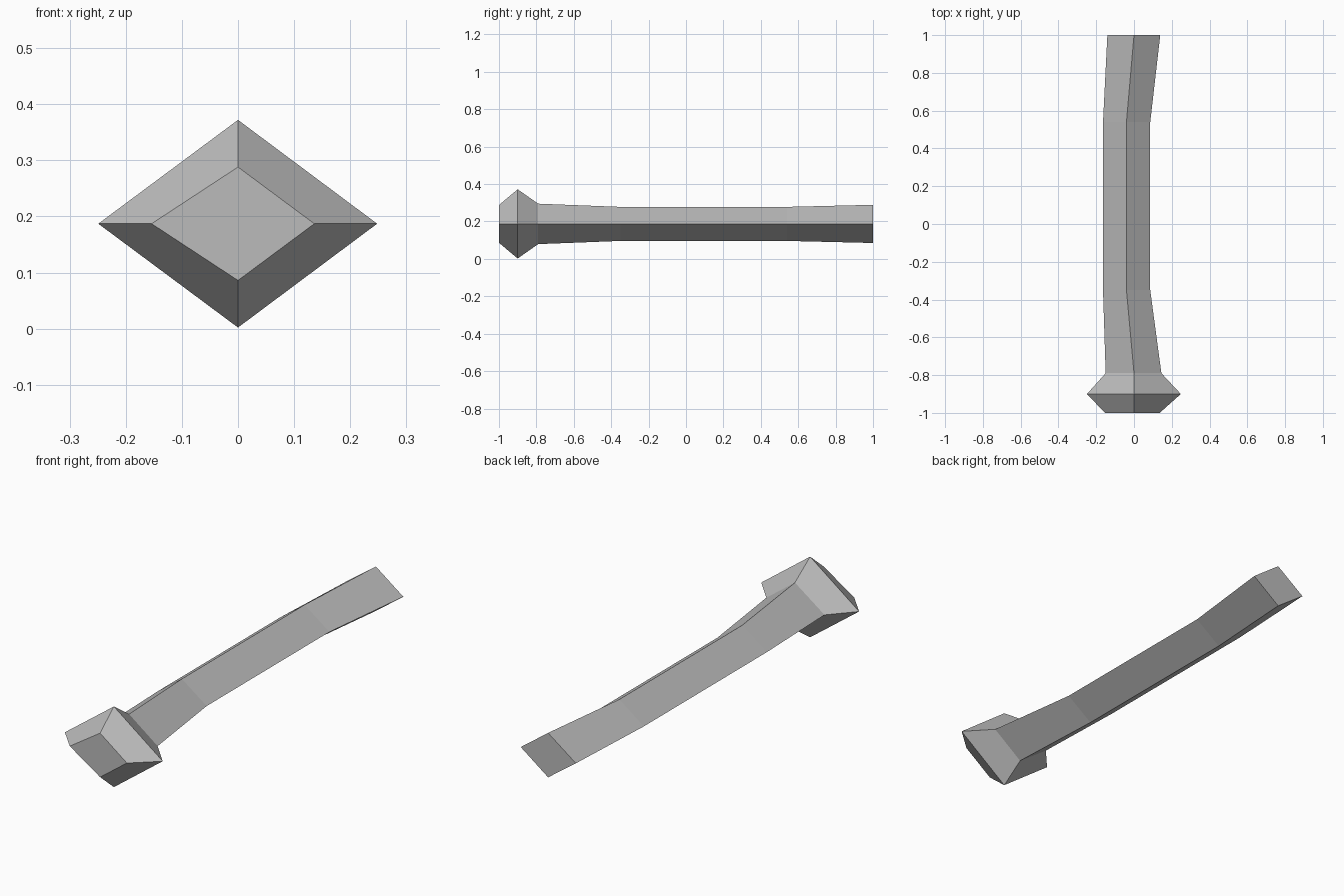
import bpy
import bmesh

cube = bpy.data.objects.get("Cube")
if cube:
    bpy.data.objects.remove(cube)

# Plain grey stone or metal
grey = bpy.data.materials.new("grey")
grey.use_nodes = True
colour = (0.5, 0.5, 0.5, 1)
grey.diffuse_color = colour
grey.node_tree.nodes["Principled BSDF"].inputs["Base Color"].default_value = colour

MID_Z = 0.187


def loft(name, rings, cap_first=False, cap_last=False):
    """Join diamond rings (y, left x, ridge x, right x, half height) along y."""
    bm = bmesh.new()
    loops = []
    for y, x0, ridge, x1, h in rings:
        points = [(x0, y, MID_Z), (ridge, y, MID_Z - h),
                  (x1, y, MID_Z), (ridge, y, MID_Z + h)]
        loops.append([bm.verts.new(p) for p in points])
    for a, b in zip(loops, loops[1:]):
        for i in range(4):
            j = (i + 1) % 4
            bm.faces.new((a[i], a[j], b[j], b[i]))
    if cap_first:
        bm.faces.new(loops[0])
    if cap_last:
        bm.faces.new(loops[-1][::-1])
    bmesh.ops.recalc_face_normals(bm, faces=bm.faces)
    mesh = bpy.data.meshes.new(name)
    bm.to_mesh(mesh)
    bm.free()
    mesh.materials.append(grey)
    obj = bpy.data.objects.new(name, mesh)
    bpy.context.collection.objects.link(obj)
    return obj


neck = (-0.79, -0.15, 0, 0.145, 0.108)

# Flared pommel at the front, open where the shaft joins it
loft("pommel", [(-1, -0.154, 0, 0.136, 0.101),
                (-0.9, -0.249, 0, 0.248, 0.185),
                neck], cap_first=True)

# Diamond shaft with a narrower, offset grip
loft("shaft", [neck,
               (-0.35, -0.164, -0.04, 0.086, 0.091),
               (0.54, -0.164, -0.04, 0.086, 0.091),
               (1, -0.141, 0, 0.139, 0.102)], cap_last=True)
